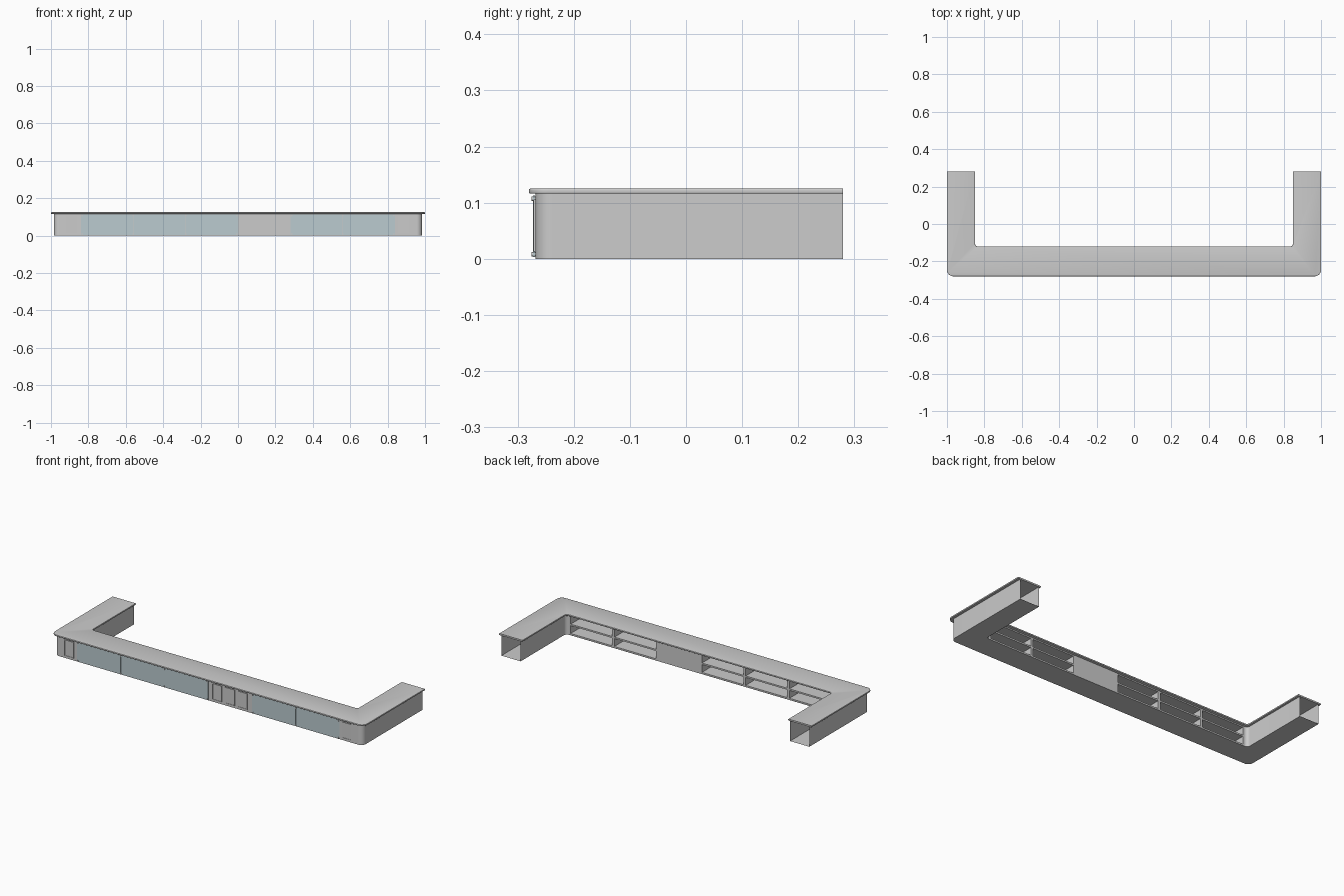
import bpy, bmesh, math

if "Cube" in bpy.data.objects:
    bpy.data.objects.remove(bpy.data.objects["Cube"])

FRONT, BACK = -0.268, -0.135      # body front and inner faces
TOP = 0.116                       # underside of the countertop


def finish(name, bm, mat=None):
    me = bpy.data.meshes.new(name)
    bm.to_mesh(me)
    bm.free()
    ob = bpy.data.objects.new(name, me)
    bpy.context.collection.objects.link(ob)
    if mat:
        me.materials.append(mat)
    return ob


def smooth(ob):
    bpy.ops.object.select_all(action='DESELECT')
    ob.select_set(True)
    bpy.context.view_layer.objects.active = ob
    bpy.ops.object.shade_smooth_by_angle(angle=math.radians(35))


def boxes(name, items, mat=None):
    """One object from boxes given as (x0, x1, y0, y1, z0, z1)."""
    bm = bmesh.new()
    for x0, x1, y0, y1, z0, z1 in items:
        vs = bmesh.ops.create_cube(bm, size=1)['verts']
        bmesh.ops.scale(bm, vec=(x1 - x0, y1 - y0, z1 - z0), verts=vs)
        bmesh.ops.translate(bm, vec=((x0 + x1) / 2, (y0 + y1) / 2, (z0 + z1) / 2), verts=vs)
    return finish(name, bm, mat)


def arc(cx, cy, r, a0, a1, n=8):
    return [(cx + r * math.cos(math.radians(a0 + (a1 - a0) * i / n)),
             cy + r * math.sin(math.radians(a0 + (a1 - a0) * i / n))) for i in range(n + 1)]


def u_prism(xo, yo, xi, yi, ro, ri, z0, z1):
    """U-shaped slab with rounded outer and inner corners."""
    pts = [(-xo, 0.28)] + arc(-xo + ro, yo + ro, ro, 180, 270)
    pts += arc(xo - ro, yo + ro, ro, 270, 360) + [(xo, 0.28), (xi, 0.28)]
    pts += arc(xi - ri, yi + ri, ri, 0, -90) + arc(-xi + ri, yi + ri, ri, 270, 180)
    pts += [(-xi, 0.28)]
    bm = bmesh.new()
    f = bm.faces.new([bm.verts.new((x, y, z0)) for x, y in pts])
    ext = bmesh.ops.extrude_face_region(bm, geom=[f], use_keep_orig=True)['geom']
    bmesh.ops.translate(bm, vec=(0, 0, z1 - z0),
                        verts=[g for g in ext if isinstance(g, bmesh.types.BMVert)])
    bmesh.ops.recalc_face_normals(bm, faces=bm.faces)
    return bm


# Countertop with softened edges
bm = u_prism(1.0, -0.28, 0.85, -0.12, 0.035, 0.015, TOP, 0.125)
rim = [e for e in bm.edges if abs(e.verts[0].co.z - e.verts[1].co.z) < 1e-6
       and min(v.co.y for v in e.verts) < 0.279]
bmesh.ops.bevel(bm, geom=rim, offset=0.0025, segments=3, affect='EDGES', profile=0.5)
smooth(finish("countertop", bm))

# Hollow body, open at both arm ends and along the shelf side
bm = u_prism(0.985, FRONT, 0.862, BACK, 0.03, 0.02, 0.0, TOP)
drop = []
for f in bm.faces:
    c = f.calc_center_median()
    if abs(f.normal.z) < 0.1 and (c.y > 0.279 or (abs(c.x) < 0.01 and abs(c.y - BACK) < 1e-4)):
        drop.append(f)
bmesh.ops.delete(bm, geom=drop, context='FACES')
smooth(finish("counter_body", bm))

# Shelf bays: dividers, shelves, rails and the solid centre panel
Y0, T = -0.262, 0.007
bays = [(-0.84, 3), (0.28, 2)]
dividers, shelves, rails = [], [], []
for start, count in bays:
    end = start + 0.28 * count
    for i in range(count + 1):
        x = start + 0.28 * i
        dividers.append((x - T, x + T, Y0, BACK, 0.001, TOP - 0.001))
    shelves.append((start, end, Y0, BACK - 0.001, 0.055, 0.064))
    rails.append((start, end, Y0, BACK - 0.0005, 0.001, 0.010))
    rails.append((start, end, Y0, BACK - 0.0005, TOP - 0.008, TOP - 0.001))
boxes("bay_dividers", dividers)
boxes("bay_shelves", shelves)
boxes("bay_rails", rails)
boxes("centre_back_panel", [(0.0, 0.28, BACK - 0.004, BACK, 0.0, TOP)])

# Glass front panels
glass = bpy.data.materials.new("pale_glass")
glass.diffuse_color = (0.50, 0.60, 0.63, 1)
glass.use_nodes = True
glass.node_tree.nodes["Principled BSDF"].inputs["Base Color"].default_value = glass.diffuse_color
panes = [(s + 0.28 * i + 0.001, s + 0.28 * (i + 1) - 0.001, -0.2725, -0.2695, 0.003, 0.113)
         for s, n in bays for i in range(n)]
boxes("glass_front_panels", panes, glass)

# Stand-off pins at the panel corners
bm = bmesh.new()
for s, n in bays:
    for i in range(n + 1):
        x = s + 0.28 * i + (0.007 if i == 0 else -0.007 if i == n else 0)
        for z in (0.008, 0.107):
            vs = bmesh.ops.create_cone(bm, cap_ends=True, segments=12, radius1=0.004,
                                       radius2=0.004, depth=0.008)['verts']
            for v in vs:
                px, py, pz = v.co
                v.co = (x + px, -0.271 + pz, z + py)
bmesh.ops.recalc_face_normals(bm, faces=bm.faces)
smooth(finish("panel_pins", bm))

# Small framed panels on the centre section and the two corners
strips, plates = [], []
for x0 in (0.025, 0.107, 0.189, -0.922, 0.855):
    x1, z0, z1, w = x0 + 0.06, 0.013, 0.106, 0.003
    ys = (-0.2715, FRONT + 0.0005)
    strips += [(x0, x0 + w, *ys, z0, z1), (x1 - w, x1, *ys, z0, z1),
               (x0 + w, x1 - w, *ys, z0, z0 + w), (x0 + w, x1 - w, *ys, z1 - w, z1)]
    plates.append((x0 + w, x1 - w, -0.2695, FRONT + 0.0005, z0 + w, z1 - w))
boxes("display_frames", strips)
boxes("display_plates", plates)
